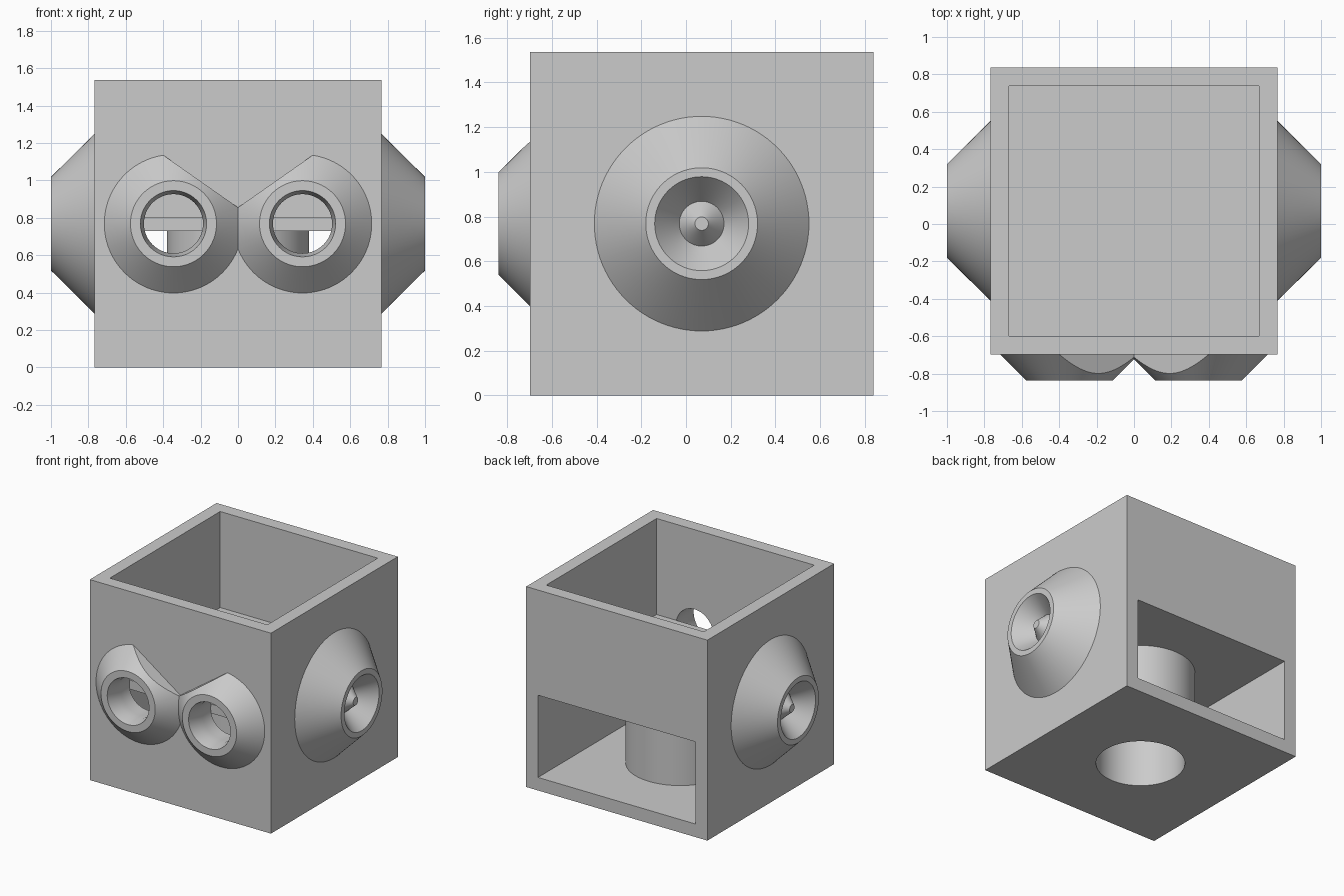
import bpy
import bmesh
from math import pi
from mathutils import Matrix, Vector

if "Cube" in bpy.data.objects:
    bpy.data.objects.remove(bpy.data.objects["Cube"])

HALF = 0.768            # half the box edge
WALL = 0.1
CY = 0.07               # box centre in y
FRONT = CY - HALF
INNER = HALF - WALL
SHELF_LOW, SHELF_TOP = 0.73, 0.80
EYE_X = 0.345
EYE_BORE = 0.158
SEGMENTS = 96

grey = bpy.data.materials.new("plain grey")
grey.use_nodes = True
grey.diffuse_color = (0.6, 0.6, 0.6, 1)
grey.node_tree.nodes["Principled BSDF"].inputs["Base Color"].default_value = (0.6, 0.6, 0.6, 1)


def finish(name, bm):
    bmesh.ops.recalc_face_normals(bm, faces=bm.faces)
    mesh = bpy.data.meshes.new(name)
    bm.to_mesh(mesh)
    bm.free()
    obj = bpy.data.objects.new(name, mesh)
    mesh.materials.append(grey)
    bpy.context.collection.objects.link(obj)
    return obj


def box(name, low, high):
    low, high = Vector(low), Vector(high)
    bm = bmesh.new()
    bmesh.ops.create_cube(bm, size=1)
    bmesh.ops.scale(bm, vec=high - low, verts=bm.verts)
    bmesh.ops.translate(bm, vec=(low + high) / 2, verts=bm.verts)
    return finish(name, bm)


def lathe(profile, place, closed=False):
    """Spin (radius, height) points about z, then put the solid in place."""
    bm = bmesh.new()
    verts = [bm.verts.new((r, 0, h)) for r, h in profile]
    pairs = list(zip(verts, verts[1:]))
    if closed:
        pairs.append((verts[-1], verts[0]))
    edges = [bm.edges.new(p) for p in pairs]
    bmesh.ops.spin(bm, geom=verts + edges, cent=(0, 0, 0), axis=(0, 0, 1),
                   angle=2 * pi, steps=SEGMENTS)
    bmesh.ops.remove_doubles(bm, verts=bm.verts, dist=1e-4)
    bmesh.ops.transform(bm, matrix=place, verts=bm.verts)
    return bm


def cylinder(name, radius, length, place):
    return finish(name, lathe([(0, 0), (radius, 0), (radius, length), (0, length)], place))


def boolean(target, tool, operation):
    mod = target.modifiers.new(tool.name, 'BOOLEAN')
    mod.operation = operation
    mod.solver = 'EXACT'
    mod.object = tool
    bpy.context.view_layer.objects.active = target
    bpy.ops.object.modifier_apply(modifier=mod.name)
    bpy.data.objects.remove(tool)


def smooth(obj):
    bpy.ops.object.select_all(action='DESELECT')
    obj.select_set(True)
    bpy.context.view_layer.objects.active = obj
    bpy.ops.object.shade_smooth_by_angle(angle=pi / 7)


# Box with an open top bin and a lower bay open at the back
body = box("box_body", (-HALF, FRONT, 0), (HALF, CY + HALF, 2 * HALF))
boolean(body, box("top_cutter", (-INNER, CY - INNER, SHELF_TOP),
                  (INNER, CY + INNER, 2)), 'DIFFERENCE')
boolean(body, box("bay_cutter", (-INNER, CY - INNER, WALL),
                  (INNER, 1.2, SHELF_LOW)), 'DIFFERENCE')

# Upright socket in the lower bay, open through the floor
boolean(body, cylinder("socket", 0.38, 0.7, Matrix.Translation((0, CY, 0.05))), 'UNION')
boolean(body, cylinder("socket_cutter", 0.31, SHELF_LOW + 0.1,
                       Matrix.Translation((0, CY, -0.1))), 'DIFFERENCE')

for side, label in ((1, "left"), (-1, "right")):
    # Eye: tapered ring, trimmed at the middle and by a slanted brow
    forward = Matrix.Translation((side * EYE_X, FRONT, HALF)) @ Matrix.Rotation(pi / 2, 4, 'X')
    bm = lathe([(0.37, 0), (0.23, 0.14), (0.177, 0.14), (EYE_BORE, 0.06), (EYE_BORE, 0)],
               forward, closed=True)
    trims = [((0, 0, 0), (-side, 0, 0)),
             ((0, 0, 0.855), (-side * 0.28, 0, 0.4))]
    for point, normal in trims:
        cut = bmesh.ops.bisect_plane(bm, geom=bm.verts[:] + bm.edges[:] + bm.faces[:],
                                     plane_co=point, plane_no=Vector(normal).normalized(),
                                     clear_outer=True)
        rim = [e for e in cut["geom_cut"] if isinstance(e, bmesh.types.BMEdge)]
        bmesh.ops.holes_fill(bm, edges=rim, sides=0)
    smooth(finish(label + "_eye", bm))

    # Bore through the front wall behind the eye
    bore = forward @ Matrix.Translation((0, 0, -WALL))
    boolean(body, cylinder("eye_cutter", EYE_BORE, 0.3, bore), 'DIFFERENCE')

    # Ear: cone with a dished face and a small central peg
    outward = Matrix.Translation((side * HALF, CY, HALF)) @ Matrix.Rotation(side * pi / 2, 4, 'Y')
    ear = lathe([(0, 0), (0.48, 0), (0.25, 0.232), (0.21, 0.232),
                 (0.1, 0.1), (0.03, 0.18), (0, 0.18)], outward)
    smooth(finish(label + "_ear", ear))

smooth(body)
